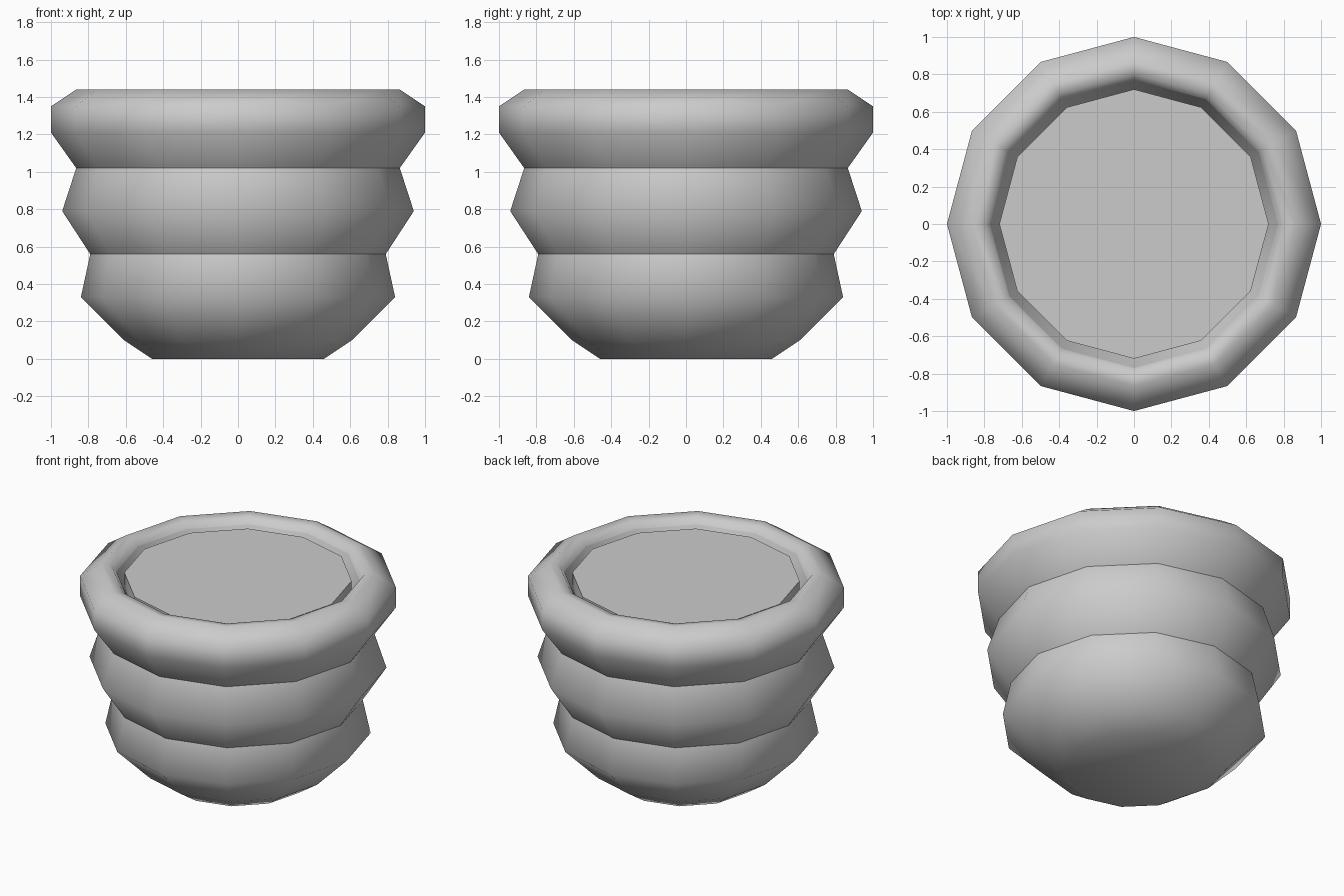
import bpy, bmesh, math

if "Cube" in bpy.data.objects:
    bpy.data.objects.remove(bpy.data.objects["Cube"])

SIDES = 12


def lathe(name, profile, sharp_rings=(), close_start=False, close_end=False):
    """Spin a (radius, z) profile into a 12-sided smooth-shaded solid."""
    bm = bmesh.new()
    rings = []
    for r, z in profile:
        rings.append([bm.verts.new((r * math.cos(2 * math.pi * i / SIDES),
                                    r * math.sin(2 * math.pi * i / SIDES), z))
                      for i in range(SIDES)])
    for a, b in zip(rings, rings[1:]):
        for i in range(SIDES):
            j = (i + 1) % SIDES
            bm.faces.new((a[i], a[j], b[j], b[i]))
    if close_start:
        bm.faces.new(rings[0][::-1])
    if close_end:
        bm.faces.new(rings[-1])
    for f in bm.faces:
        f.smooth = True
    for k in sharp_rings:
        for i in range(SIDES):
            bm.edges.get((rings[k][i], rings[k][(i + 1) % SIDES])).smooth = False
    mesh = bpy.data.meshes.new(name)
    bm.to_mesh(mesh)
    bm.free()
    obj = bpy.data.objects.new(name, mesh)
    bpy.context.collection.objects.link(obj)
    return obj


# Ribbed pot: rounded foot, three bulging tiers, rolled rim and inner wall
lathe("pot", [(0.46, 0.0), (0.61, 0.10), (0.84, 0.33), (0.79, 0.56),
              (0.94, 0.79), (0.865, 1.02), (1.0, 1.21), (1.0, 1.35),
              (0.865, 1.44), (0.80, 1.43), (0.77, 1.39), (0.71, 1.26)],
      sharp_rings=(3, 5, 10), close_start=True)

# Flat fill inside the rim
lathe("fill", [(0.72, 1.28), (0.72, 1.385)], sharp_rings=(1,), close_end=True)
